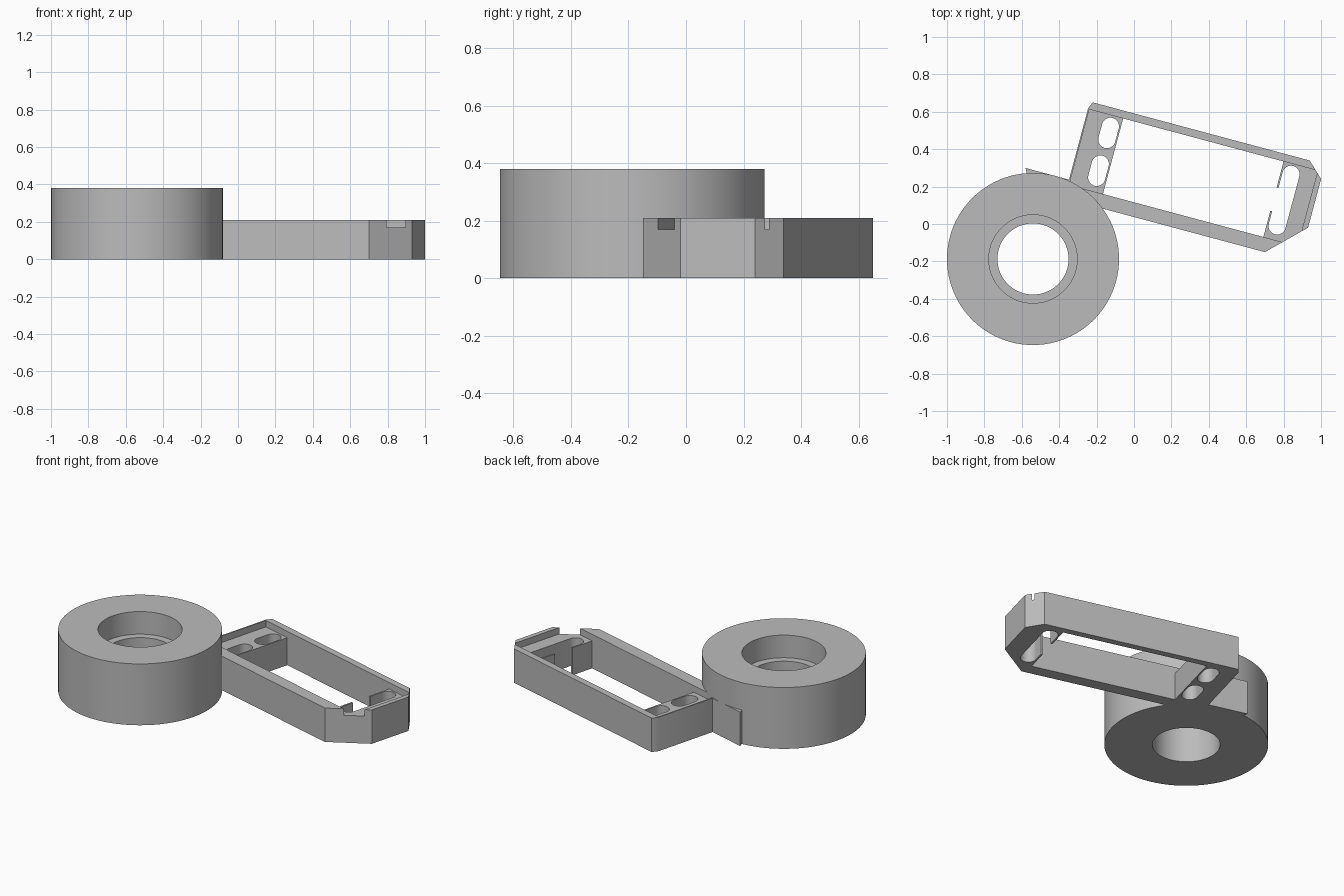
import bpy, bmesh, math

if "Cube" in bpy.data.objects:
    bpy.data.objects.remove(bpy.data.objects["Cube"], do_unlink=True)

grey = bpy.data.materials.new("plain grey")
grey.use_nodes = True
colour = (0.5, 0.5, 0.5, 1)
grey.diffuse_color = colour
grey.node_tree.nodes["Principled BSDF"].inputs["Base Color"].default_value = colour

TILT = math.radians(-15)   # the frame is turned about the vertical axis


def finish(bm, name):
    bmesh.ops.recalc_face_normals(bm, faces=bm.faces[:])
    mesh = bpy.data.meshes.new(name)
    bm.to_mesh(mesh)
    bm.free()
    mesh.materials.append(grey)
    obj = bpy.data.objects.new(name, mesh)
    bpy.context.collection.objects.link(obj)
    return obj


def prism(name, outline, low, high):
    """Extrude a flat outline in the tilted frame."""
    bm = bmesh.new()
    face = bm.faces.new([bm.verts.new((u, v, low)) for u, v in outline])
    top = bmesh.ops.extrude_face_region(bm, geom=[face])["geom"]
    verts = [g for g in top if isinstance(g, bmesh.types.BMVert)]
    bmesh.ops.translate(bm, verts=verts, vec=(0, 0, high - low))
    obj = finish(bm, name)
    obj.rotation_euler.z = TILT
    return obj


def rectangle(u0, u1, v0, v1):
    return [(u0, v0), (u1, v0), (u1, v1), (u0, v1)]


def rounded_slot(u, v0, v1, r, steps=16):
    """Slot outline with half-round ends, running along v."""
    points = []
    for centre, start in ((v1 - r, 0), (v0 + r, math.pi)):
        for i in range(steps + 1):
            a = start + math.pi * i / steps
            points.append((u + r * math.cos(a), centre + r * math.sin(a)))
    return points


def activate(obj):
    bpy.ops.object.select_all(action='DESELECT')
    obj.select_set(True)
    bpy.context.view_layer.objects.active = obj


def cut(target, outline, low=-0.1, high=0.4):
    cutter = prism("cutter", outline, low, high)
    cutter.hide_render = True
    mod = target.modifiers.new("cut", 'BOOLEAN')
    mod.operation = 'DIFFERENCE'
    mod.solver = 'EXACT'
    mod.object = cutter
    bpy.context.view_layer.update()
    activate(target)
    bpy.ops.object.modifier_apply(modifier=mod.name)
    bpy.data.objects.remove(cutter, do_unlink=True)


# Round hub with a stepped bore
profile = [(0.19, 0), (0.46, 0), (0.46, 0.38), (0.236, 0.38), (0.236, 0.24), (0.19, 0.24)]
bm = bmesh.new()
verts = [bm.verts.new((r, 0, z)) for r, z in profile]
edges = [bm.edges.new((verts[i - 1], verts[i])) for i in range(len(verts))]
bmesh.ops.spin(bm, geom=verts + edges, cent=(0, 0, 0), axis=(0, 0, 1),
               angle=math.tau, steps=96, use_merge=True)
bmesh.ops.remove_doubles(bm, verts=bm.verts[:], dist=0.0001)
hub = finish(bm, "round_hub")
hub.location = (-0.54, -0.187, 0)

# Frame with chamfered corners and a tapering fin against the hub
frame = prism("mounting_frame", [
    (-0.625, 0.036), (0.715, 0.036), (0.904, 0.222), (0.904, 0.491), (0.82, 0.571),
    (-0.381, 0.571), (-0.397, 0.535), (-0.397, 0.139), (-0.638, 0.139),
    (-0.625, 0.115)], 0, 0.21)

# Shallow recess, main opening, end slot with its side gap, and twin slots
cut(frame, rectangle(-0.389, 0.875, 0.112, 0.53), 0.17)
cut(frame, rectangle(-0.202, 0.686, 0.112, 0.53))
cut(frame, rounded_slot(0.742, 0.142, 0.52, 0.046))
cut(frame, rectangle(0.66, 0.72, 0.257, 0.386))
for v0 in (0.143, 0.352):
    cut(frame, rounded_slot(-0.257, v0, v0 + 0.166, 0.046))

for obj in (hub, frame):
    activate(obj)
    bpy.ops.object.shade_smooth_by_angle(angle=math.radians(30))
